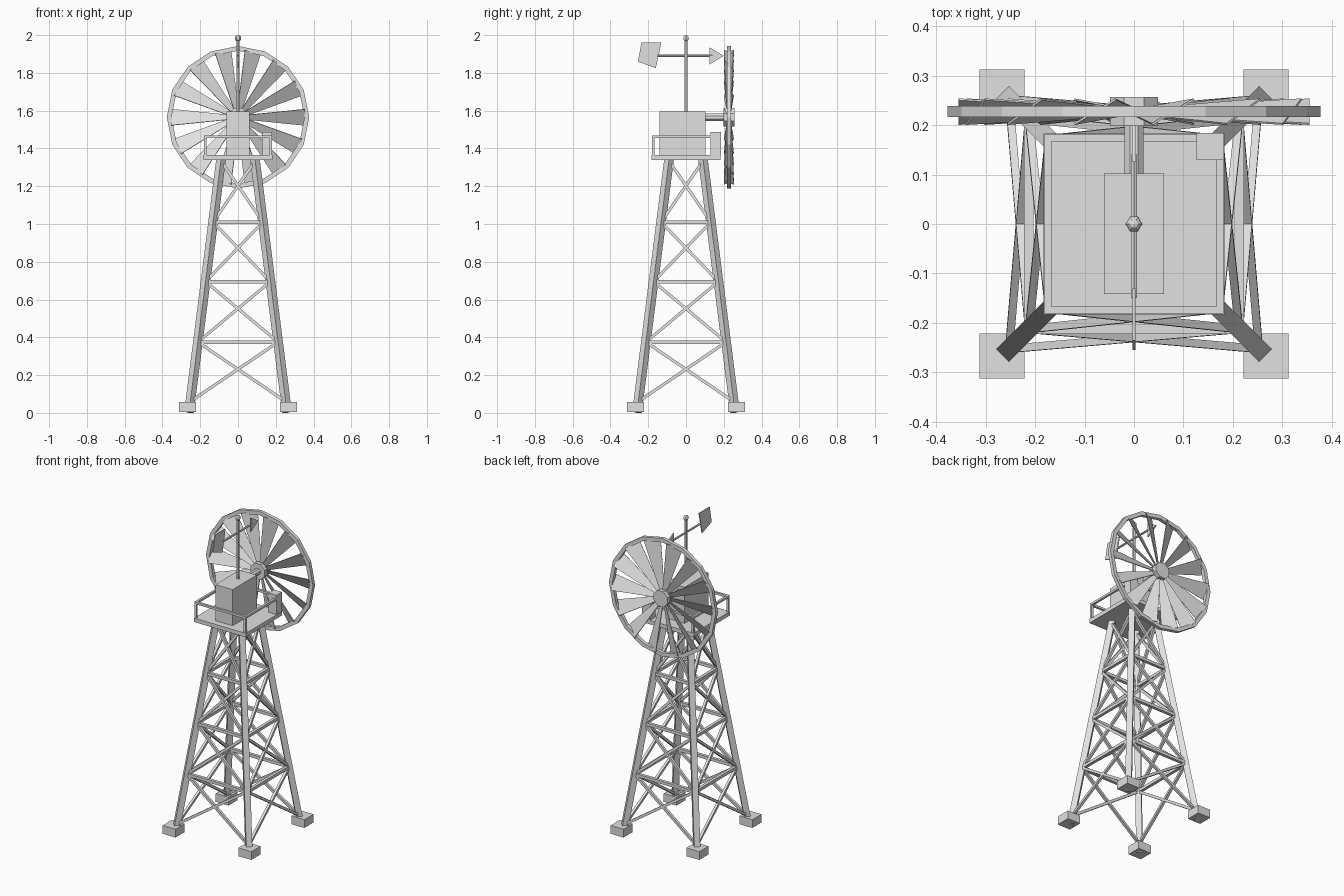
import bpy, bmesh, math
from mathutils import Vector, Matrix

if "Cube" in bpy.data.objects:
    bpy.data.objects.remove(bpy.data.objects["Cube"])

grey = bpy.data.materials.new("light_grey")
grey.diffuse_color = (0.75, 0.75, 0.75, 1)
grey.use_nodes = True
grey.node_tree.nodes["Principled BSDF"].inputs["Base Color"].default_value = grey.diffuse_color


def finish(name, bm):
    bmesh.ops.recalc_face_normals(bm, faces=bm.faces)
    me = bpy.data.meshes.new(name)
    bm.to_mesh(me)
    bm.free()
    me.materials.append(grey)
    ob = bpy.data.objects.new(name, me)
    bpy.context.collection.objects.link(ob)
    return ob


def box(bm, lo, hi):
    lo, hi = Vector(lo), Vector(hi)
    s = hi - lo
    m = Matrix.Translation((lo + hi) / 2) @ Matrix.Diagonal((s.x, s.y, s.z, 1))
    bmesh.ops.create_cube(bm, size=1, matrix=m)


def beam(bm, a, b, w, up=(0, 0, 1)):
    # square bar from a to b, one side turned towards "up"
    a, b = Vector(a), Vector(b)
    d = (b - a).normalized()
    s = d.cross(Vector(up)).normalized()
    t = s.cross(d)
    m = Matrix((s, t, d)).transposed().to_4x4()
    m = Matrix.Translation((a + b) / 2) @ m @ Matrix.Diagonal((w, w, (b - a).length, 1))
    bmesh.ops.create_cube(bm, size=1, matrix=m)


def rod(bm, a, b, r, n, turn=0.0):
    a, b = Vector(a), Vector(b)
    q = (b - a).to_track_quat('Z', 'Y').to_matrix().to_4x4()
    m = Matrix.Translation((a + b) / 2) @ q @ Matrix.Rotation(turn, 4, 'Z')
    bmesh.ops.create_cone(bm, cap_ends=True, segments=n, radius1=r, radius2=r,
                          depth=(b - a).length, matrix=m)


def plate(bm, pts, half):
    # thin sheet in the y-z plane
    f = bm.faces.new([bm.verts.new((-half, y, z)) for y, z in pts])
    ext = bmesh.ops.extrude_face_region(bm, geom=[f])
    vs = [v for v in ext["geom"] if isinstance(v, bmesh.types.BMVert)]
    bmesh.ops.translate(bm, verts=vs, vec=(2 * half, 0, 0))


def leg_at(z):
    return 0.26 - 0.17 * z / 1.34


corners = [(1, 1), (-1, 1), (-1, -1), (1, -1)]

# Feet and legs
bm = bmesh.new()
for sx, sy in corners:
    x, y = sx * 0.267, sy * 0.267
    box(bm, (x - 0.0455, y - 0.0455, 0.005), (x + 0.0455, y + 0.0455, 0.058))
finish("feet", bm)

bm = bmesh.new()
for sx, sy in corners:
    a, b = leg_at(0.003), leg_at(1.345)
    beam(bm, (sx * a, sy * a, 0.003), (sx * b, sy * b, 1.345), 0.036, (sx, sy, 0))
finish("legs", bm)

# Horizontal girts and crossed braces on the four faces
levels = [0.06, 0.375, 0.695, 1.01, 1.335]
girts, braces = bmesh.new(), bmesh.new()
for i, (c0, c1) in enumerate(zip(corners, corners[1:] + corners[:1])):
    out = (c0[0] + c1[0], c0[1] + c1[1], 0)

    def at(c, z):
        return (c[0] * leg_at(z), c[1] * leg_at(z), z)
    for z in levels[1:4]:
        beam(girts, at(c0, z), at(c1, z), 0.019)
    for z0, z1 in zip(levels, levels[1:]):
        beam(braces, at(c0, z0), at(c1, z1), 0.016, out)
        beam(braces, at(c1, z0), at(c0, z1), 0.016, out)
finish("girts", girts)
finish("cross_braces", braces)

# Platform, railing, corner cabinet and gear housing
bm = bmesh.new()
box(bm, (-0.183, -0.183, 1.34), (0.183, 0.183, 1.365))
finish("platform", bm)

bm = bmesh.new()
r, h = 0.174, 0.007
for sx, sy in corners:
    box(bm, (sx * r - h, sy * r - h, 1.36), (sx * r + h, sy * r + h, 1.455))
for s in (-1, 1):
    box(bm, (-r - h, s * r - h, 1.455), (r + h, s * r + h, 1.469))
    box(bm, (s * r - h, -r + h, 1.455), (s * r + h, r - h, 1.469))
finish("railing", bm)

bm = bmesh.new()
box(bm, (0.126, 0.129, 1.363), (0.181, 0.184, 1.488))
finish("corner_cabinet", bm)

bm = bmesh.new()
box(bm, (-0.061, -0.141, 1.363), (0.061, 0.102, 1.595))
finish("gear_housing", bm)

# Wheel: shaft, hub, rim and pitched blades
zc, yc = 1.565, 0.227
bm = bmesh.new()
rod(bm, (0, 0.09, zc), (0, 0.21, zc), 0.021, 8, math.pi / 8)
finish("shaft", bm)
bm = bmesh.new()
rod(bm, (0, 0.198, zc), (0, 0.257, zc), 0.053, 8, math.pi / 8)
finish("hub", bm)

bm = bmesh.new()
N = 16
rings = []
for i in range(N):
    a = 2 * math.pi * i / N
    rings.append([bm.verts.new((rr * math.cos(a), yc + dy, zc + rr * math.sin(a)))
                  for rr, dy in ((0.377, -0.011), (0.377, 0.011),
                                 (0.352, 0.011), (0.352, -0.011))])
for i in range(N):
    p, q = rings[i], rings[(i + 1) % N]
    for k in range(4):
        j = (k + 1) % 4
        bm.faces.new((p[k], p[j], q[j], q[k]))
finish("wheel_rim", bm)

bm = bmesh.new()
pitch, B = math.radians(30), 14
for i in range(B):
    a = 2 * math.pi * i / B
    e = Vector((math.cos(a), 0, math.sin(a)))
    tang = Vector((-math.sin(a), 0, math.cos(a)))
    chord = tang * math.cos(pitch) + Vector((0, -math.sin(pitch), 0))
    nrm = e.cross(chord)
    c = Vector((0, yc, zc))
    loops = []
    for s in (-0.002, 0.002):
        loops.append([bm.verts.new(c + e * rr + chord * w + nrm * s)
                      for rr, w in ((0.045, -0.014), (0.355, -0.05),
                                    (0.355, 0.05), (0.045, 0.014))])
    lo, hi = loops
    bm.faces.new(lo)
    bm.faces.new(hi)
    for k in range(4):
        j = (k + 1) % 4
        bm.faces.new((lo[k], lo[j], hi[j], hi[k]))
finish("wheel_blades", bm)

# Weather vane: mast, ball, arm, arrow head and tail
bm = bmesh.new()
rod(bm, (0, 0, 1.59), (0, 0, 1.975), 0.008, 6)
finish("vane_mast", bm)
bm = bmesh.new()
bmesh.ops.create_uvsphere(bm, u_segments=6, v_segments=6, radius=0.017,
                          matrix=Matrix.Translation((0, 0, 1.983)) @ Matrix.Rotation(math.pi / 6, 4, 'Z'))
finish("mast_ball", bm)
bm = bmesh.new()
rod(bm, (0, -0.15, 1.89), (0, 0.14, 1.89), 0.0065, 6)
finish("vane_arm", bm)
bm = bmesh.new()
plate(bm, [(0.125, 1.845), (0.2, 1.89), (0.125, 1.935)], 0.004)
finish("vane_arrow_head", bm)
bm = bmesh.new()
plate(bm, [(-0.235, 1.962), (-0.13, 1.962), (-0.16, 1.825), (-0.255, 1.86)], 0.003)
finish("vane_tail", bm)
